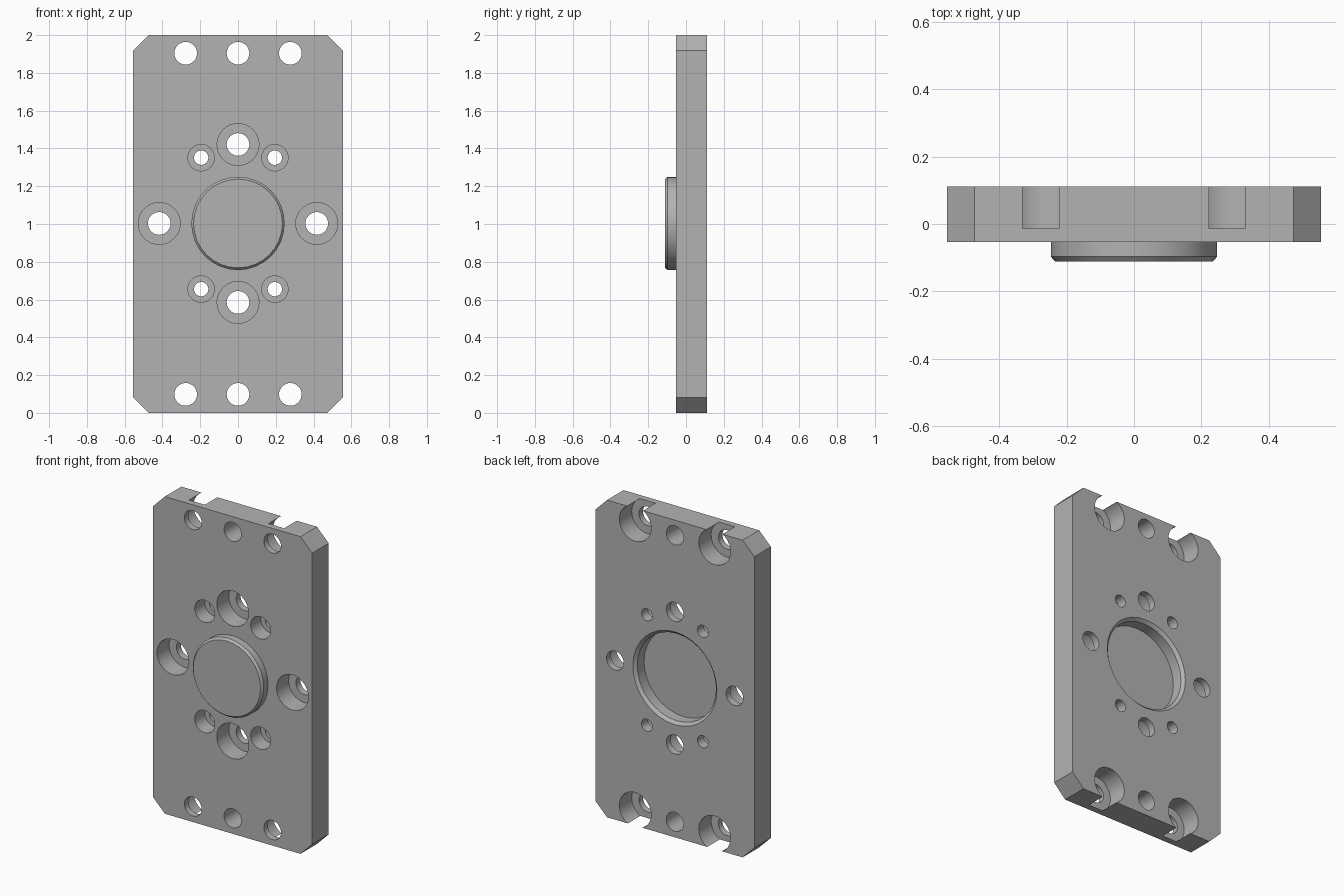
import bpy, bmesh
from math import cos, sin, tau, radians
from mathutils import Matrix

SIDES = 32
FRONT, BACK = -0.053, 0.111      # plate faces
MID_Z = 1.003                    # centre of the bolt pattern
OUT = 0.05                       # cutter overshoot

cube = bpy.data.objects.get("Cube")
if cube:
    bpy.data.objects.remove(cube, do_unlink=True)

metal = bpy.data.materials.new("plain_grey")
metal.use_nodes = True
metal.diffuse_color = (0.45, 0.45, 0.45, 1)
metal.node_tree.nodes["Principled BSDF"].inputs["Base Color"].default_value = metal.diffuse_color


def lathe(bm, x, z, profile):
    """Closed turned solid along y from (radius, y) pairs."""
    rings = [[bm.verts.new((x + r * cos(tau * i / SIDES), y, z + r * sin(tau * i / SIDES)))
              for i in range(SIDES)] for r, y in profile]
    for a, b in zip(rings, rings[1:]):
        for i in range(SIDES):
            j = (i + 1) % SIDES
            bm.faces.new((a[i], a[j], b[j], b[i]))
    bm.faces.new(rings[0])
    bm.faces.new(rings[-1])


def finish(bm, name):
    bmesh.ops.recalc_face_normals(bm, faces=bm.faces)
    mesh = bpy.data.meshes.new(name)
    bm.to_mesh(mesh)
    bm.free()
    mesh.materials.append(metal)
    obj = bpy.data.objects.new(name, mesh)
    bpy.context.collection.objects.link(obj)
    return obj


def smooth(obj):
    bpy.ops.object.select_all(action='DESELECT')
    obj.select_set(True)
    bpy.context.view_layer.objects.active = obj
    bpy.ops.object.shade_smooth_by_angle(angle=radians(30))


# Plate: box with its four upright-outline corners chamfered
bm = bmesh.new()
size = Matrix.Diagonal((1.11, BACK - FRONT, 2, 1))
bmesh.ops.create_cube(bm, size=1, matrix=Matrix.Translation((0, (FRONT + BACK) / 2, 1)) @ size)
corners = [e for e in bm.edges if abs(e.verts[0].co.y - e.verts[1].co.y) > 0.1]
bmesh.ops.bevel(bm, geom=corners, offset=0.082, segments=1, affect='EDGES')
plate = finish(bm, "mounting_plate")

cut = bmesh.new()


def front_bore(x, z, wide, narrow, depth):
    floor = FRONT + depth
    lathe(cut, x, z, [(wide, FRONT - OUT), (wide, floor), (narrow, floor), (narrow, BACK + OUT)])


# Four large and four small counterbored holes around the centre
for s in (-1, 1):
    front_bore(0, MID_Z + s * 0.418, 0.111, 0.06, 0.12)
    front_bore(s * 0.417, MID_Z, 0.111, 0.06, 0.12)
    for t in (-1, 1):
        front_bore(s * 0.195, MID_Z + t * 0.348, 0.07, 0.038, 0.1)

# End rows: plain middle hole, outer holes counterbored from the back
for z in (0.098, 1.904):
    lathe(cut, 0, z, [(0.06, FRONT - OUT), (0.06, BACK + OUT)])
    for x in (-0.277, 0.277):
        lathe(cut, x, z, [(0.06, FRONT - OUT), (0.06, -0.013), (0.111, -0.013), (0.111, BACK + OUT)])

# Round recess in the back with a chamfered rim
lathe(cut, 0, MID_Z, [(0.275, 0.025), (0.275, BACK - 0.018), (0.293, BACK), (0.293, BACK + OUT)])

cutter = finish(cut, "hole_cutters")
cutter.hide_render = True
mod = plate.modifiers.new("holes", 'BOOLEAN')
mod.operation = 'DIFFERENCE'
mod.solver = 'EXACT'
mod.object = cutter
bpy.context.view_layer.objects.active = plate
bpy.ops.object.modifier_apply(modifier=mod.name)
bpy.data.objects.remove(cutter, do_unlink=True)
smooth(plate)

# Raised round boss on the front
bm = bmesh.new()
lathe(bm, 0, MID_Z, [(0.247, FRONT + 0.02), (0.247, -0.097), (0.235, -0.111)])
smooth(finish(bm, "centre_boss"))
